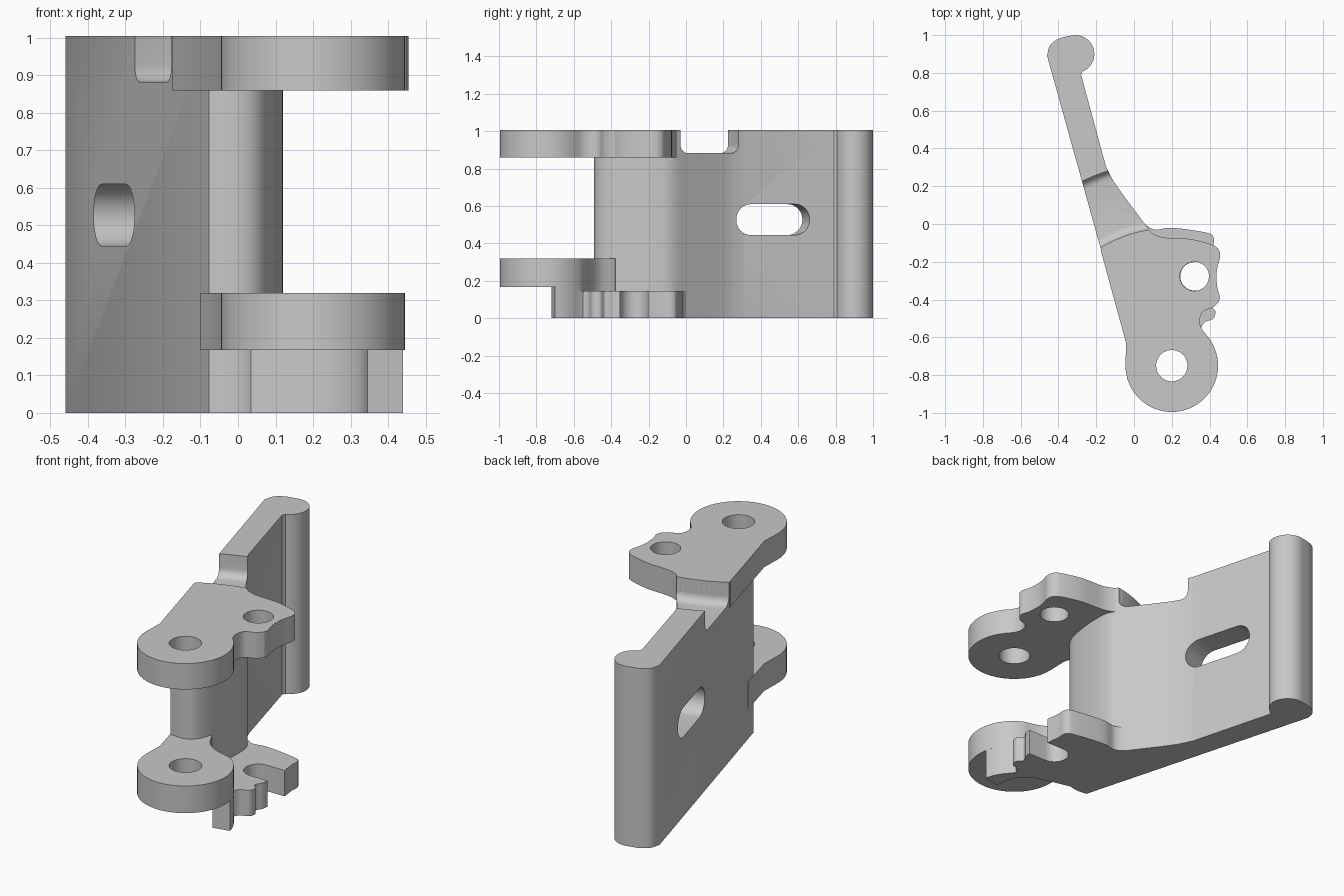
import bpy, bmesh, math
from mathutils import Vector, Matrix

cube = bpy.data.objects.get("Cube")
if cube:
    bpy.data.objects.remove(cube, do_unlink=True)

grey = bpy.data.materials.new("plain grey")
grey.use_nodes = True
COLOUR = (0.578, 0.578, 0.578, 1)
grey.diffuse_color = COLOUR
grey.node_tree.nodes["Principled BSDF"].inputs["Base Color"].default_value = COLOUR

TOP = 1.005
PIVOT = (0.2, -0.75)
PIN = (0.32, -0.277)


def arc(centre, r, start, end, n=32):
    angles = [math.radians(start + (end - start) * i / n) for i in range(n + 1)]
    return [(centre[0] + r * math.cos(a), centre[1] + r * math.sin(a)) for a in angles]


def curve(pts, n=6):
    """Smooth run through the given points."""
    p = [Vector(q) for q in [pts[0]] + pts + [pts[-1]]]
    out = []
    for a, b, c, d in zip(p, p[1:], p[2:], p[3:]):
        for i in range(n):
            t = i / n
            out.append(tuple(0.5 * (2 * b + (c - a) * t + (2 * a - 5 * b + 4 * c - d) * t ** 2
                                    + (3 * b - a - 3 * c + d) * t ** 3)))
    return out + [pts[-1]]


def loft(name, layers):
    """Solid through stacked outlines [(outline, z), ...], all wound anticlockwise."""
    first = layers[0][0]
    area = sum(a[0] * b[1] - b[0] * a[1] for a, b in zip(first, first[1:] + first[:1]))
    bm = bmesh.new()
    rings = [[bm.verts.new((x, y, z)) for x, y in (outline if area > 0 else outline[::-1])]
             for outline, z in layers]
    bm.faces.new(rings[0][::-1])
    bm.faces.new(rings[-1])
    n = len(first)
    for low, high in zip(rings, rings[1:]):
        for i in range(n):
            j = (i + 1) % n
            bm.faces.new((low[i], low[j], high[j], high[i]))
    mesh = bpy.data.meshes.new(name)
    bm.to_mesh(mesh)
    bm.free()
    mesh.materials.append(grey)
    obj = bpy.data.objects.new(name, mesh)
    bpy.context.collection.objects.link(obj)
    return obj


def extrude(name, outline, z0, z1):
    return loft(name, [(outline, z0), (outline, z1)])


def finish(obj, cutters=()):
    """Cut the holes, then shade smooth with sharp edges."""
    bpy.ops.object.select_all(action='DESELECT')
    bpy.context.view_layer.objects.active = obj
    obj.select_set(True)
    for c in cutters:
        mod = obj.modifiers.new("cut", 'BOOLEAN')
        mod.operation, mod.solver, mod.object = 'DIFFERENCE', 'EXACT', c
        bpy.ops.object.modifier_apply(modifier=mod.name)
    bpy.ops.object.shade_smooth_by_angle(angle=math.radians(30))


# Cutters: two bores and the blade slot
pivot_bore = extrude("pivot_bore", arc(PIVOT, 0.083, 0, 348, 29), -0.2, 1.2)
pin_bore = extrude("pin_bore", arc(PIN, 0.077, 0, 348, 29), 0.5, 1.2)
slot = extrude("slot_cutter", arc((0.122, 0), 0.0825, -90, 90, 16)
               + arc((-0.122, 0), 0.0825, 90, 270, 16), -0.3, 0.3)
along = Vector((-0.27, 0.963, 0)).normalized()
up = Vector((0, 0, 1))
slot.matrix_world = (Matrix.Translation((-0.26, 0.445, 0.527))
                     @ Matrix((along, up, along.cross(up))).transposed().to_4x4())

# Cutter for the clearance across the blade's top, with filleted floor
FILLET = 0.045
layers = []
for step in range(7):
    a = math.radians(15 * step)
    inset = FILLET * (1 - math.sin(a))
    layers.append((arc(PIVOT, 0.73 + inset, 90, 132, 20)
                   + arc(PIVOT, 1.085 - inset, 132, 90, 20),
                   0.882 + FILLET * (1 - math.cos(a))))
layers.append((layers[-1][0], 1.2))
clearance = loft("clearance_cutter", layers)
cutters = [pivot_bore, pin_bore, slot, clearance]
bpy.context.view_layer.update()

# Blade with its rounded back bead and the pillar at its front
blade = extrude("blade_and_pillar",
                curve([(-0.077, -0.487), (0, -0.49), (0.055, -0.465), (0.09, -0.40),
                       (0.11, -0.30), (0.12, -0.18), (0.11, -0.08), (0.05, 0.01),
                       (-0.04, 0.13), (-0.11, 0.23), (-0.15, 0.31)])
                + [(-0.28, 0.79)] + arc((-0.31, 0.9), 0.1, -68, 92)
                + curve([(-0.33, 0.998), (-0.40, 0.98), (-0.445, 0.945), (-0.46, 0.89)]),
                0, TOP)
finish(blade, [slot, clearance])

# Upper lug with pivot and pin bores
upper = extrude("upper_lug",
                [(-0.042, -0.63)] + arc(PIVOT, 0.245, 180, 405, 44)
                + curve([(0.355, -0.55), (0.348, -0.51), (0.365, -0.465), (0.42, -0.44),
                         (0.45, -0.41)])
                + curve([(0.455, -0.385), (0.44, -0.33), (0.438, -0.25), (0.455, -0.18)])
                + curve([(0.455, -0.15), (0.425, -0.115), (0.3, -0.08), (0.15, -0.07),
                         (0.07, -0.035)])
                + arc(PIVOT, 0.73, 101, 120, 10) + [(-0.176, -0.14)],
                0.86, TOP)
finish(upper, [pivot_bore, pin_bore])

# Lower lug ring, blended into the pillar by a hollow web
web = curve([(0.31, -0.535), (0.22, -0.51), (0.15, -0.46), (0.105, -0.38)])
web += [(0, -0.35), (-0.1, -0.41)]
lower = extrude("lower_lug",
                [(-0.042, -0.63)] + arc(PIVOT, 0.245, 180, 412, 44) + web, 0.168, 0.32)
finish(lower, [pivot_bore])

# Hooked base plate with a stop prong, its pin seat open towards +x
front_wall = curve([(-0.093, -0.43), (0, -0.47), (0.12, -0.50), (0.25, -0.54),
                    (0.325, -0.61), (0.345, -0.72)]) + [(0.44, -0.70)]
plate = extrude("hook_plate",
                front_wall + arc(PIVOT, 0.245, 12, 45, 8)
                + curve([(0.355, -0.55), (0.375, -0.52), (0.42, -0.50), (0.43, -0.46),
                         (0.405, -0.43), (0.425, -0.39)])
                + [(0.43, -0.352)] + arc(PIN, 0.075, 270, 90, 20) + [(0.43, -0.202)]
                + curve([(0.42, -0.12), (0.42, -0.07), (0.38, -0.045), (0.2, -0.02),
                         (0.11, -0.03), (0.05, 0.005)])
                + [(-0.1, -0.1), (-0.12, -0.3)],
                0, 0.145)
finish(plate)

# Riser joining the prong and front wall to the lower lug
riser = extrude("riser", front_wall + arc(PIVOT, 0.245, 12, 52, 8) + web[:-1], 0.1, 0.18)
finish(riser)

for c in cutters:
    bpy.data.objects.remove(c, do_unlink=True)
